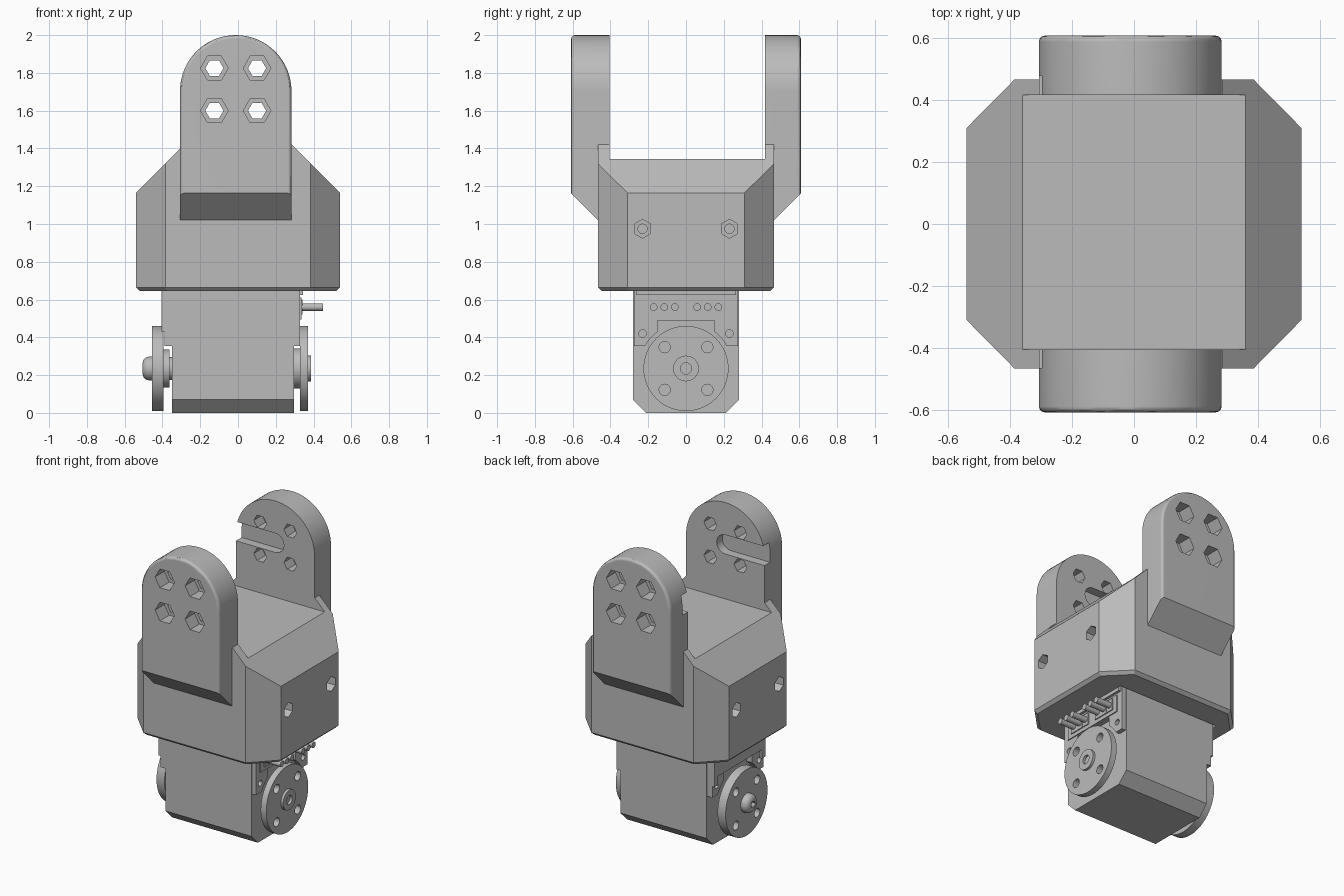
import bpy, bmesh
from math import cos, sin, pi, radians

old = bpy.data.objects.get("Cube")
if old:
    bpy.data.objects.remove(old, do_unlink=True)

grey = bpy.data.materials.new("plain_grey")
grey.use_nodes = True
colour = (0.5, 0.5, 0.5, 1)
grey.diffuse_color = colour
grey.node_tree.nodes["Principled BSDF"].inputs["Base Color"].default_value = colour


def prism(name, pts, axis, lo, hi, round_at=None, width=0.02, segs=3):
    """Extrude a 2D outline along an axis; optionally round the rim at one end."""
    place = {"x": lambda p, d: (d, p[0], p[1]),
             "y": lambda p, d: (p[0], d, p[1]),
             "z": lambda p, d: (p[0], p[1], d)}[axis]
    bm = bmesh.new()
    a = [bm.verts.new(place(p, lo)) for p in pts]
    b = [bm.verts.new(place(p, hi)) for p in pts]
    bm.faces.new(a)
    bm.faces.new(b)
    n = len(pts)
    for i in range(n):
        j = (i + 1) % n
        bm.faces.new((a[i], a[j], b[j], b[i]))
    bmesh.ops.recalc_face_normals(bm, faces=bm.faces)
    if round_at is not None:
        ring = a if round_at == lo else b
        rim = [e for e in bm.edges if e.verts[0] in ring and e.verts[1] in ring]
        bmesh.ops.bevel(bm, geom=rim, offset=width, segments=segs,
                        affect="EDGES", profile=0.5)
    mesh = bpy.data.meshes.new(name)
    bm.to_mesh(mesh)
    bm.free()
    mesh.materials.append(grey)
    obj = bpy.data.objects.new(name, mesh)
    bpy.context.collection.objects.link(obj)
    return obj


def rect(u0, u1, v0, v1):
    return [(u0, v0), (u1, v0), (u1, v1), (u0, v1)]


def ngon(u, v, r, n=40, start=0.0):
    return [(u + r * cos(start + 2 * pi * i / n), v + r * sin(start + 2 * pi * i / n))
            for i in range(n)]


def carve(obj, cutter, operation="DIFFERENCE"):
    mod = obj.modifiers.new("carve", "BOOLEAN")
    mod.operation, mod.solver, mod.object = operation, "EXACT", cutter
    bpy.context.view_layer.objects.active = obj
    bpy.ops.object.modifier_apply(modifier=mod.name)
    bpy.data.objects.remove(cutter, do_unlink=True)


def smooth(obj):
    bpy.ops.object.select_all(action="DESELECT")
    obj.select_set(True)
    bpy.context.view_layer.objects.active = obj
    bpy.ops.object.shade_smooth_by_angle(angle=radians(30))
    obj.modifiers.new("flat_faces", "WEIGHTED_NORMAL").keep_sharp = True


# Octagonal housing with sloping shoulders
octagon = [(-0.54, -0.31), (-0.385, -0.467), (0.385, -0.467), (0.54, -0.31),
           (0.54, 0.31), (0.385, 0.467), (-0.385, 0.467), (-0.54, 0.31)]
housing = prism("housing", octagon, "z", 0.645, 1.6, 0.645, 0.02, 1)
roof = [(-0.7, 0.5), (0.7, 0.5), (0.7, 1.005), (0.285, 1.42), (-0.285, 1.42), (-0.7, 1.005)]
carve(housing, prism("roof_cutter", roof, "y", -1, 1), "INTERSECT")
carve(housing, prism("saddle_cutter", rect(-1, 1, -0.405, 0.417), "z", 1.345, 2))
carve(housing, prism("servo_bay_cutter", rect(-0.42, 0.35, -0.287, 0.287), "z", 0.5, 0.9))
for side in (-1, 1):
    for y in (-0.23, 0.23):
        for r, depth, n in ((0.05, 0.1, 6), (0.025, 0.16, 12)):
            lo, hi = sorted((side * (0.54 - depth), side * 0.6))
            carve(housing, prism("bolt_cutter", ngon(y, 0.975, r, n, pi / 2), "x", lo, hi))

# Fork arms with nut pockets and an inner slot
mid, radius, arc_z = -0.012, 0.295, 1.705
outline = [(mid + radius * cos(pi * i / 32), arc_z + radius * sin(pi * i / 32))
           for i in range(33)] + [(mid - radius, 0.95), (mid + radius, 0.95)]
slot = [(mid - 0.5, 1.65), (mid, 1.65)]
slot += [(mid + 0.065 * sin(pi * i / 12), 1.715 - 0.065 * cos(pi * i / 12)) for i in range(1, 12)]
slot += [(mid, 1.78), (mid - 0.5, 1.78)]
for name, side, inner in (("front_arm", -1, 0.405), ("back_arm", 1, 0.417)):
    outer = 0.608

    def span(d0, d1):
        return sorted((side * d0, side * d1))

    arm = prism(name, outline, "y", *span(inner, outer), round_at=side * outer)
    wedge = [(side * 0.3, 0.855), (side * 0.8, 1.355), (side * 0.8, 0.8), (side * 0.3, 0.8)]
    carve(arm, prism("underside_cutter", wedge, "x", -1, 1))
    carve(arm, prism("slot_cutter", slot, "y", *span(0.3, inner + 0.06)))
    for x in (mid - 0.113, mid + 0.113):
        for z in (1.6, 1.825):
            carve(arm, prism("nut_cutter", ngon(x, z, 0.073, 6), "y", *span(outer - 0.1, 0.7)))
            carve(arm, prism("hole_cutter", ngon(x, z, 0.048, 6), "y", *span(0.3, 0.7)))
    smooth(arm)

# Servo case with chamfered lower edges
case = [(-0.21, 0), (0.21, 0), (0.28, 0.07), (0.28, 0.8), (-0.28, 0.8), (-0.28, 0.07)]
prism("servo_case", case, "x", -0.35, 0.297)

# End covers, relieved around the horns
axle = 0.235
for name, lo, hi in (("left_cover", 0.29, 0.328), ("right_cover", -0.39, -0.345)):
    cover = prism(name, rect(-0.275, 0.275, 0.355, 0.8), "x", lo, hi)
    carve(cover, prism("relief_cutter", ngon(0, axle, 0.247), "x", -1, 1))
    carve(cover, prism("gap_cutter", rect(-0.15, 0.15, 0.3, 0.49), "x", -1, 1))
    for y in (-0.23, 0.23):
        carve(cover, prism("screw_cutter", ngon(y, 0.42, 0.02, 12), "x", -1, 1))
prism("right_rib", rect(-0.265, 0.265, 0.49, 0.8), "x", -0.405, -0.38)
for y in (-0.255, 0.255):
    prism("right_post", rect(y - 0.018, y + 0.018, 0.43, 0.8), "x", -0.405, -0.38)
prism("left_lip", rect(-0.265, 0.265, 0.625, 0.8), "x", 0.32, 0.345)

# Pin headers
prism("header_block", rect(-0.235, 0.232, 0.495, 0.61), "x", 0.3, 0.335)
for centre in (-0.115, 0.115):
    for k in (-1, 0, 1):
        y = centre + k * 0.056
        prism("header_cell", rect(y - 0.026, y + 0.026, 0.52, 0.6), "x", 0.33, 0.342)
        smooth(prism("header_pin", ngon(y, 0.56, 0.02, 16), "x", 0.33, 0.45))

# Round horns with four holes each
for name, lo, hi in (("left_horn", 0.328, 0.37), ("right_horn", -0.455, -0.395)):
    horn = prism(name, ngon(0, axle, 0.225, 64), "x", lo, hi)
    for y in (-0.113, 0.113):
        for z in (axle - 0.113, axle + 0.113):
            carve(horn, prism("horn_hole_cutter", ngon(y, z, 0.03, 16), "x", -1, 1))
    smooth(horn)
smooth(prism("left_collar", ngon(0, axle, 0.107), "x", 0.29, 0.33))
smooth(prism("right_collar", ngon(0, axle, 0.1), "x", -0.397, -0.362))
smooth(prism("right_spline", ngon(0, axle, 0.06), "x", -0.365, -0.345))

# Left hub with a bore, right domed screw with a socket
hub = prism("left_hub", ngon(0, axle, 0.068), "x", 0.36, 0.387)
carve(hub, prism("bore_cutter", ngon(0, axle, 0.03, 16), "x", 0.365, 0.5))
smooth(hub)
screw = prism("right_screw", ngon(0, axle, 0.063), "x", -0.505, -0.45, -0.505, 0.035, 5)
carve(screw, prism("socket_cutter", ngon(0, axle, 0.022, 6), "x", -0.6, -0.48))
smooth(screw)
